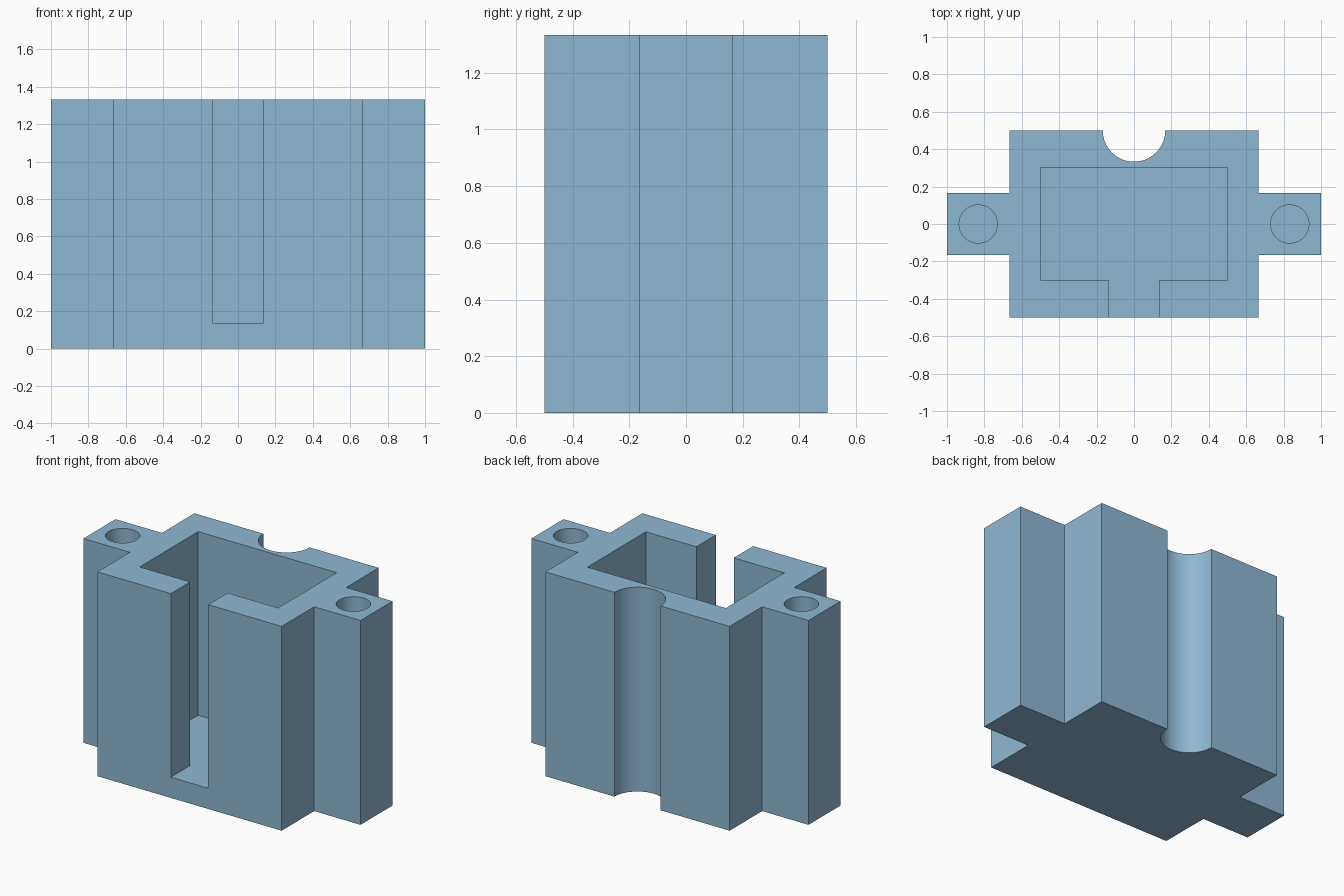
import bpy, bmesh, math

if "Cube" in bpy.data.objects:
    bpy.data.objects.remove(bpy.data.objects["Cube"])

HEIGHT = 1.333
FLOOR = 0.135

blue = bpy.data.materials.new("steel_blue")
blue.diffuse_color = (0.275, 0.479, 0.645, 1.0)
blue.use_nodes = True
blue.node_tree.nodes["Principled BSDF"].inputs["Base Color"].default_value = blue.diffuse_color


def prism(name, outline, z0, z1):
    """Extrude a counter-clockwise outline from z0 up to z1."""
    bm = bmesh.new()
    base = bm.faces.new([bm.verts.new((x, y, z0)) for x, y in outline])
    top = bmesh.ops.extrude_face_region(bm, geom=[base])["geom"]
    bmesh.ops.translate(bm, vec=(0, 0, z1 - z0),
                        verts=[v for v in top if isinstance(v, bmesh.types.BMVert)])
    bmesh.ops.recalc_face_normals(bm, faces=bm.faces)
    mesh = bpy.data.meshes.new(name)
    bm.to_mesh(mesh)
    bm.free()
    mesh.materials.append(blue)
    obj = bpy.data.objects.new(name, mesh)
    bpy.context.collection.objects.link(obj)
    return obj


def mirrored(half):
    """Complete a right-half outline (front to back) with its left half."""
    return half + [(-x, y) for x, y in reversed(half)]


def arc(cx, cy, r, start, end, steps):
    return [(cx + r * math.cos(start + (end - start) * i / steps),
             cy + r * math.sin(start + (end - start) * i / steps))
            for i in range(steps + 1)]


# Housing: block with side lugs and a half-round groove down the back
groove = arc(0, 0.5, 0.167, 0, -math.pi, 32)
right = [(0.665, -0.5), (0.665, -0.165), (1, -0.165),
         (1, 0.165), (0.665, 0.165), (0.665, 0.5)]
left = [(-x, y) for x, y in reversed(right)]
housing = prism("housing", right + groove + left, 0, HEIGHT)

# Pocket with a slot opening through the front wall
pocket = prism("pocket_cutter", mirrored(
    [(0.135, -0.7), (0.135, -0.3), (0.5, -0.3), (0.5, 0.303)]), FLOOR, HEIGHT + 0.2)

# Blind round holes in the lugs
cutters = [pocket]
for side, x in (("left", -0.833), ("right", 0.833)):
    circle = arc(x, 0, 0.102, 0, math.tau, 48)[:-1]
    cutters.append(prism(side + "_hole_cutter", circle, FLOOR, HEIGHT + 0.2))

for cutter in cutters:
    cutter.hide_render = True
    cutter.hide_set(True)
    cut = housing.modifiers.new(cutter.name, "BOOLEAN")
    cut.operation = "DIFFERENCE"
    cut.solver = "EXACT"
    cut.object = cutter

# Smooth the curved walls while keeping the corners sharp
bpy.context.view_layer.objects.active = housing
housing.select_set(True)
for cut in list(housing.modifiers):
    bpy.ops.object.modifier_apply(modifier=cut.name)
bpy.ops.object.shade_smooth_by_angle(angle=math.radians(30))
